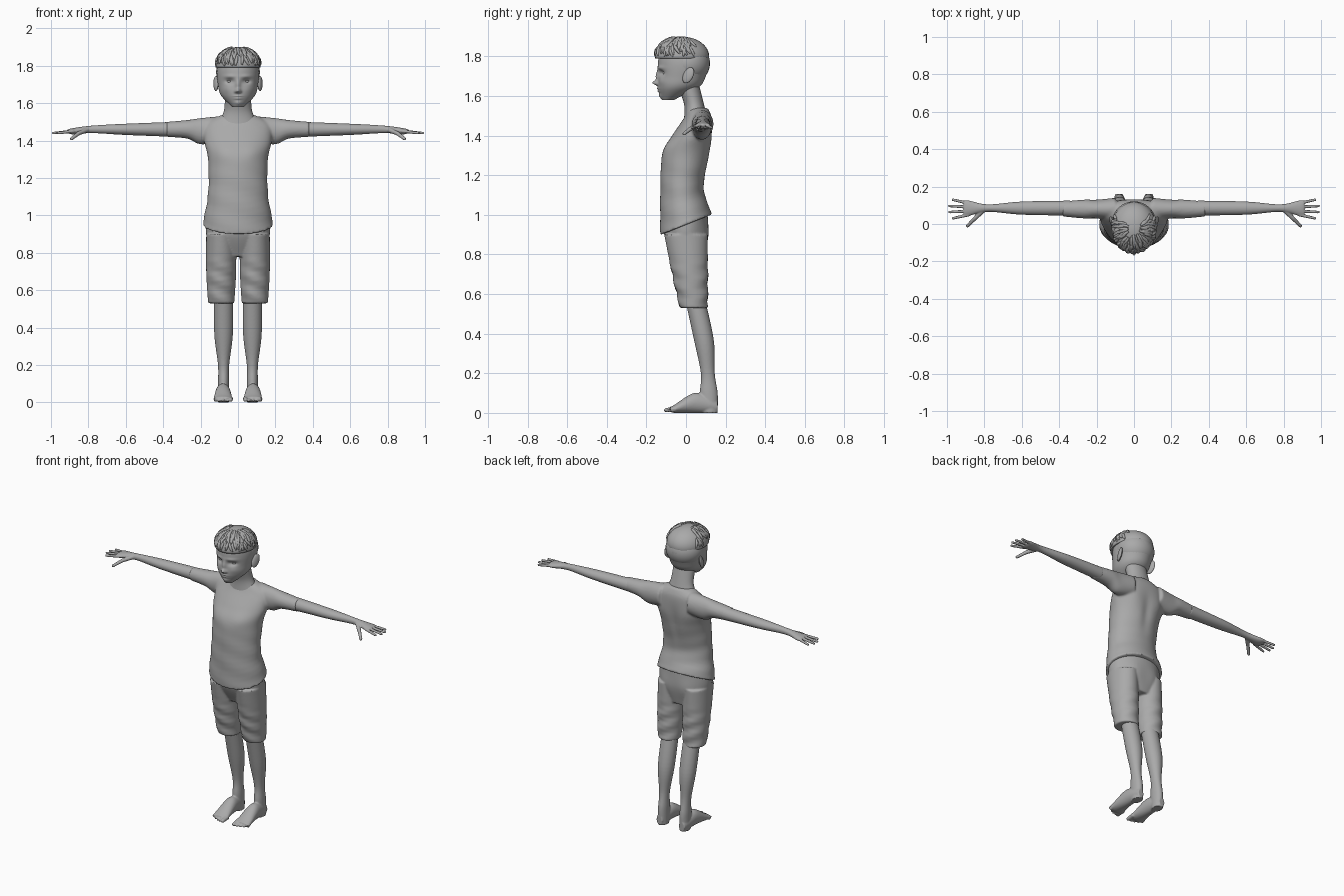
import bpy, bmesh, math, random
from mathutils import Vector, Matrix

default_cube = bpy.data.objects.get("Cube")
if default_cube:
    bpy.data.objects.remove(default_cube, do_unlink=True)
random.seed(4)

clay = bpy.data.materials.new("grey_clay")
clay.use_nodes = True
clay.diffuse_color = (.4, .4, .4, 1)
shader = next(node for node in clay.node_tree.nodes if node.type == 'BSDF_PRINCIPLED')
shader.inputs["Base Color"].default_value = clay.diffuse_color
sides = {"left": 1, "right": -1}


def smooth_path(stations, steps):
    """Smooth curve through the stations."""
    points = [Vector(station) for station in stations]
    points = [points[0], *points, points[-1]]
    path = []
    for before, start, end, after in zip(points, points[1:], points[2:], points[3:]):
        leave, arrive = (end - before) / 2, (after - start) / 2
        for step in range(steps):
            t = step / steps
            ease = t * t * (3 - 2 * t)
            path.append(start.lerp(end, ease) + leave * t * (1 - t) ** 2 - arrive * t * t * (1 - t))
    return path + [points[-1]]


def tube(bm, stations, axis='z', at=0, side=1, segments=48, steps=8):
    """Elliptical loft. Stations hold x or y, z and two radii; the other coordinate stays put."""
    rings = []
    for place, z, wide, deep in smooth_path(stations, steps):
        centre = Vector((place, at, z) if axis == 'x' else (at, place, z))
        ring = []
        for index in range(segments):
            angle = math.tau * index / segments
            u, v = wide * math.cos(angle), deep * math.sin(angle)
            offset = {'x': (0, u, v), 'y': (u, 0, v), 'z': (u, v, 0)}[axis]
            point = centre + Vector(offset)
            point.x *= side
            ring.append(bm.verts.new(point))
        rings.append(ring)
    for low, high in zip(rings, rings[1:]):
        for index in range(segments):
            bm.faces.new((low[index - 1], low[index], high[index], high[index - 1]))
    bm.faces.new(rings[0])
    bm.faces.new(rings[-1])


def ball(bm, centre, radii, turn=0):
    matrix = Matrix.LocRotScale(Vector(centre), Matrix.Rotation(turn, 3, 'Z'), Vector(radii))
    bmesh.ops.create_uvsphere(bm, u_segments=32, v_segments=24, radius=1, matrix=matrix)


def digit(bm, start, end, radius):
    """Finger or toe: a tapered rod with a round tip."""
    start, end = Vector(start), Vector(end)
    direction = end - start
    matrix = Matrix.LocRotScale((start + end) / 2, direction.to_track_quat('Z', 'Y'), None)
    tip = radius * .8
    bmesh.ops.create_cone(bm, cap_ends=True, segments=16, radius1=radius, radius2=tip,
                          depth=direction.length, matrix=matrix)
    ball(bm, end, (tip, tip, tip))


def sculpt(bm, x, z, wide, tall, push, facing=-1):
    """Soft push along y on the front or the back of a part."""
    for vert in bm.verts:
        if vert.co.y * facing > 0:
            distance = ((vert.co.x - x) / wide) ** 2 + ((vert.co.z - z) / tall) ** 2
            vert.co.y += push * math.exp(-distance)


def finish(name, bm, voxel=0, smooth=0):
    bmesh.ops.recalc_face_normals(bm, faces=bm.faces[:])
    mesh = bpy.data.meshes.new(name)
    bm.to_mesh(mesh)
    bm.free()
    mesh.materials.append(clay)
    mesh.shade_smooth()
    part = bpy.data.objects.new(name, mesh)
    bpy.context.collection.objects.link(part)
    if voxel:
        remesh = part.modifiers.new("blend", 'REMESH')
        remesh.mode, remesh.voxel_size, remesh.use_smooth_shade = 'VOXEL', voxel, True
        relax = part.modifiers.new("soften", 'SMOOTH')
        relax.factor, relax.iterations = .5, smooth


def fade_below(z, top, depth):
    return min(max((top - z) / depth, 0), 1)


# Shirt: torso with loose folds, hem lower at the front, short sleeves
bm = bmesh.new()
tube(bm, [(0, .95, .19, .13), (-.02, 1.12, .16, .11), (0, 1.3, .16, .12), (.03, 1.4, .18, .1),
          (.06, 1.49, .17, .07), (.06, 1.54, .08, .05)], segments=64)
for vert in bm.verts:
    co = vert.co
    fold = math.sin(co.z * 60 + co.x * 16 + co.y * 9) * fade_below(co.z, 1.35, .2)
    co.x *= 1 + fold * .01
    co.y *= 1 + fold * .01
    co.z += co.y * .4 * fade_below(co.z, 1.2, .2)
for side in sides.values():
    sculpt(bm, side * .09, 1.38, .05, .07, .008, facing=1)
    sculpt(bm, side * .08, 1.34, .06, .05, -.008)
    tube(bm, [(.1, 1.46, .06, .07), (.2, 1.45, .05, .07), (.27, 1.46, .05, .05),
              (.38, 1.46, .04, .04)], 'x', .08, side)
sculpt(bm, 0, 1.3, .03, .1, -.01, facing=1)
finish("shirt", bm, .007, 4)

# Shorts: hips and two loose legs
bm = bmesh.new()
tube(bm, [(0, 1, .17, .11), (0, .9, .17, .11), (.02, .78, .13, .07)])
for side in sides.values():
    sculpt(bm, side * .08, .88, .06, .07, .01, facing=1)
    tube(bm, [(0, .9, .08, .11), (.02, .7, .08, .09), (.04, .53, .07, .07)], 'z', .09, side)
for vert in bm.verts:
    vert.co.y += math.sin(vert.co.z * 70 + vert.co.x * 30) * .004 * fade_below(vert.co.z, .8, .1)
finish("shorts", bm, .006, 4)

for word, side in sides.items():
    # Arm, palm and spread fingers
    bm = bmesh.new()
    tube(bm, [(.34, 1.46, .04, .04), (.6, 1.46, .035, .03), (.78, 1.46, .02, .02),
              (.88, 1.45, .04, .017), (.91, 1.45, .04, .01)], 'x', .085, side)
    for index in range(4):
        spread = index - 1.5
        digit(bm, (side * .88, .08 + spread * .02, 1.45),
              (side * (.99 - spread ** 2 * .01), .08 + spread * .033, 1.44), .009)
    knuckle = Vector((side * .85, .03, 1.44))
    digit(bm, (side * .8, .08, 1.46), knuckle, .014)
    digit(bm, knuckle, (side * .89, -.01, 1.41), .011)
    finish(word + "_arm", bm, .004, 2)

    # Bare leg, foot and toes
    bm = bmesh.new()
    tube(bm, [(.04, .6, .05, .05), (.09, .37, .05, .05), (.11, .2, .03, .035),
              (.115, .1, .03, .045), (.12, 0, .03, .04)], 'z', .077, side)
    tube(bm, [(.16, .03, .02, .03), (.12, .04, .03, .04), (.04, .05, .04, .05),
              (-.06, .02, .05, .02), (-.08, .02, .05, .01)], 'y', .08, side)
    for index in range(5):
        x = side * (.04 + index * .02)
        radius = .01 if index else .014
        digit(bm, (x, -.05, .02), (x, index ** 2 * .002 - .1, radius), radius)
    for vert in bm.verts:
        vert.co.z = max(vert.co.z, 0)
    finish(word + "_leg", bm, .005, 2)

# Neck
bm = bmesh.new()
tube(bm, [(.05, 1.48, .11, .06), (.04, 1.56, .075, .05), (.01, 1.66, .07, .055)])
finish("neck", bm)

# Head: skull, then nose, lips, chin, sockets, brows and cheeks
bm = bmesh.new()
tube(bm, [(-.09, 1.58, .03, .03), (-.04, 1.64, .09, .1), (-.02, 1.7, .107, .12),
          (-.01, 1.78, .113, .13), (-.02, 1.86, .09, .1), (-.02, 1.89, .03, .03)],
     segments=128, steps=20)
for z, wide, tall, push in [(1.7, .013, .03, -.013), (1.667, .013, .012, -.024), (1.638, .022, .005, -.006),
                            (1.625, .02, .005, -.007), (1.6, .02, .014, -.008)]:
    sculpt(bm, 0, z, wide, tall, push)
for side in sides.values():
    sculpt(bm, side * .045, 1.717, .023, .014, .016)
    sculpt(bm, side * .045, 1.743, .03, .01, -.005)
    sculpt(bm, side * .013, 1.662, .007, .007, -.006)
    sculpt(bm, side * .06, 1.675, .025, .02, -.004)
finish("head", bm)

# Eyes and ears
for word, side in sides.items():
    bm = bmesh.new()
    ball(bm, (side * .045, -.102, 1.717), (.019, .015, .011), side * .3)
    finish(word + "_eye", bm)
    bm = bmesh.new()
    ball(bm, (side * .118, .01, 1.705), (.011, .028, .04), side * -.35)
    for vert in bm.verts:
        vert.co.y += (vert.co.z - 1.7) * .3
    finish(word + "_ear", bm)

# Cropped hair at the back, longer hair on top with an overhanging edge
bm = bmesh.new()
ball(bm, (0, .008, 1.765), (.117, .113, .105))
finish("cropped_hair", bm)
crown, hair_size = Vector((0, -.02, 1.8)), Vector((.12, .137, .1))
bm = bmesh.new()
ball(bm, crown, hair_size)
for vert in bm.verts:
    vert.co.z = max(vert.co.z, crown.z - .01)
finish("top_hair", bm)

# Tapered locks combed forward over the top hair
curve = bpy.data.curves.new("hair_locks", 'CURVE')
curve.dimensions = '3D'
curve.bevel_depth, curve.bevel_resolution, curve.use_fill_caps = .009, 2, True
curve.materials.append(clay)
for lock_number in range(110):
    around, drop = random.uniform(-2, 2), random.uniform(.2, 1.1)
    sweep = random.uniform(-.1, .3)
    lock = curve.splines.new('POLY')
    lock.points.add(5)
    for index, point in enumerate(lock.points):
        t = index / 5
        turn, fall = around + sweep * t, drop + t / 2
        outward = Vector((math.sin(fall) * math.sin(turn), -math.sin(fall) * math.cos(turn), math.cos(fall)))
        point.co = (*(crown + outward * hair_size), 1)
        point.radius = .3 + .7 * math.sin(math.pi * (.15 + .8 * t))
bpy.context.collection.objects.link(bpy.data.objects.new("hair_locks", curve))
